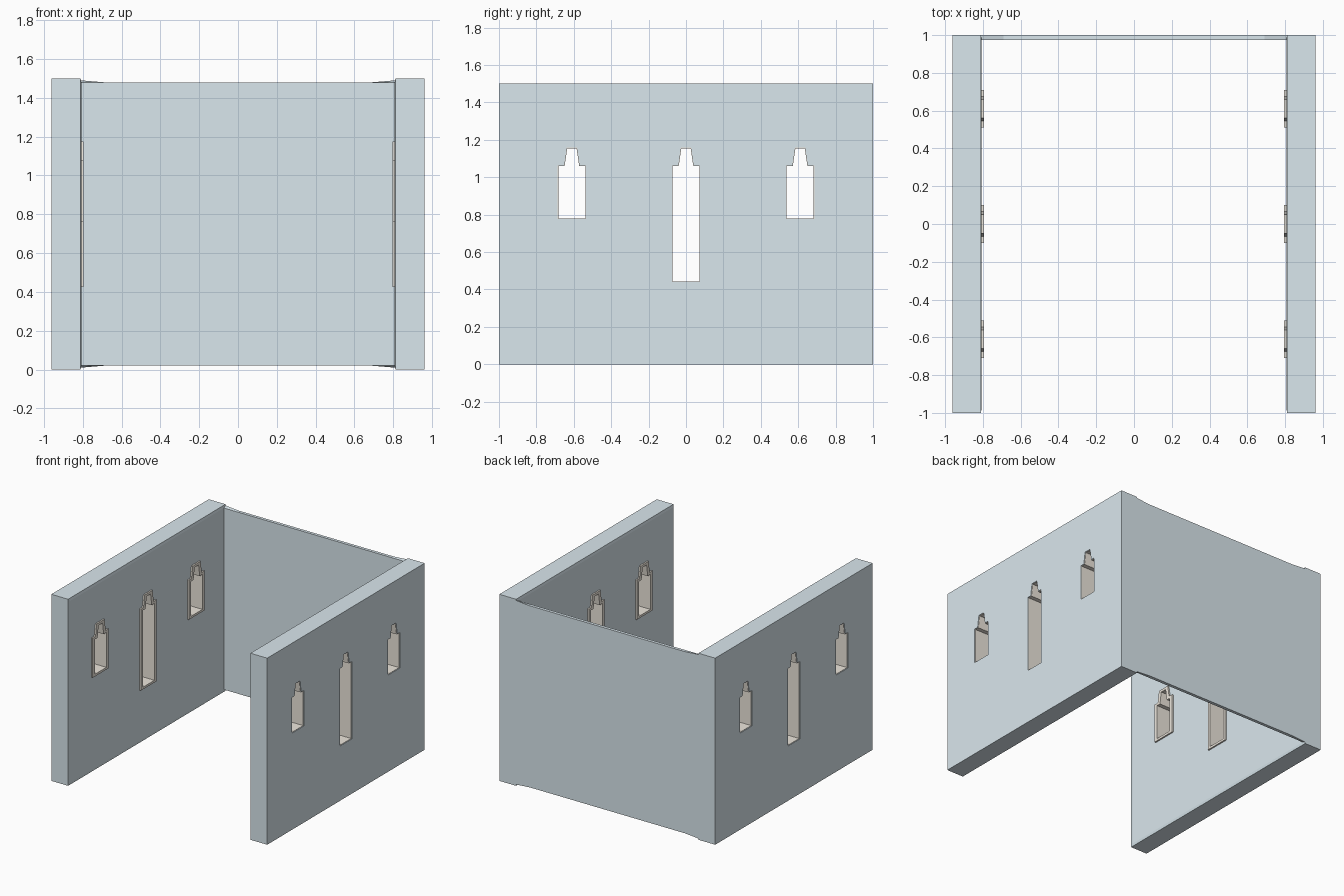
import bpy, bmesh

if "Cube" in bpy.data.objects:
    bpy.data.objects.remove(bpy.data.objects["Cube"])


def material(name, color):
    m = bpy.data.materials.new(name)
    m.diffuse_color = color
    m.use_nodes = True
    m.node_tree.nodes["Principled BSDF"].inputs["Base Color"].default_value = m.diffuse_color
    return m


WALL = material("wall_blue", (0.70, 0.80, 0.85, 1))
TRIM = material("trim_beige", (0.85, 0.80, 0.72, 1))


def make_object(name, loops, mat, closed=False):
    """Skin equal-length loops; cap the ends, or join last to first if closed."""
    bm = bmesh.new()
    rings = [[bm.verts.new(p) for p in loop] for loop in loops]
    n = len(rings[0])
    pairs = list(zip(rings, rings[1:]))
    if closed:
        pairs.append((rings[-1], rings[0]))
    else:
        bm.faces.new(rings[0])
        bm.faces.new(rings[-1])
    for a, b in pairs:
        for i in range(n):
            j = (i + 1) % n
            bm.faces.new((a[i], a[j], b[j], b[i]))
    bmesh.ops.recalc_face_normals(bm, faces=bm.faces)
    mesh = bpy.data.meshes.new(name)
    bm.to_mesh(mesh)
    bm.free()
    mesh.materials.append(mat)
    ob = bpy.data.objects.new(name, mesh)
    bpy.context.collection.objects.link(ob)
    return ob


def window(x, y, half, sill, shoulder, neck, tip, top):
    """Bottle-shaped window outline in the plane at x."""
    pts = [(-half, sill), (half, sill), (half, shoulder), (neck, shoulder),
           (tip, top), (-tip, top), (-neck, shoulder), (-half, shoulder)]
    return [(x, y + a, b) for a, b in pts]


def opening(x, y, sill, g=0.0):
    return window(x, y, 0.073 + g, sill - g, 1.06 + g, 0.039 + g, 0.025 + g, 1.155 + g)


def rim(x, y, sill):
    return window(x, y, 0.10, sill - 0.018, 1.08, 0.065, 0.05, 1.175)


def rect(x, inset):
    a, lo, hi = 1 - inset, inset, 1.5 - inset
    return [(x, -a, lo), (x, a, lo), (x, a, hi), (x, -a, hi)]


WINDOWS = (("front", -0.61, 0.78), ("middle", 0.0, 0.443), ("rear", 0.61, 0.78))

for side, s in (("left", -1), ("right", 1)):
    # side wall with a slightly raised inner face
    wall = make_object(side + "_wall",
                       [rect(s * 0.96, 0), rect(s * 0.811, 0), rect(s * 0.807, 0.02)], WALL)
    for place, y, sill in WINDOWS:
        # cut the window opening
        cutter = make_object("window_cutter",
                             [opening(s * 0.7, y, sill, 0.003), opening(s * 1.1, y, sill, 0.003)], WALL)
        cutter.hide_render = True
        mod = wall.modifiers.new("window", 'BOOLEAN')
        mod.operation = 'DIFFERENCE'
        mod.solver = 'EXACT'
        mod.object = cutter
        bpy.context.view_layer.objects.active = wall
        bpy.ops.object.modifier_apply(modifier=mod.name)
        bpy.data.objects.remove(cutter)
        # window frame lining the opening and standing proud inside
        make_object(f"{side}_{place}_window_frame",
                    [rim(s * 0.795, y, sill), rim(s * 0.955, y, sill),
                     opening(s * 0.955, y, sill), opening(s * 0.795, y, sill)],
                    TRIM, closed=True)

# thin back wall, its rear edges flaring up and down towards the corners
stations = ((-0.811, 0.01), (-0.69, 0.02), (0.69, 0.02), (0.811, 0.01))
make_object("back_wall",
            [[(x, 0.975, 0.02), (x, 1, d), (x, 1, 1.5 - d), (x, 0.975, 1.48)]
             for x, d in stations], WALL)
